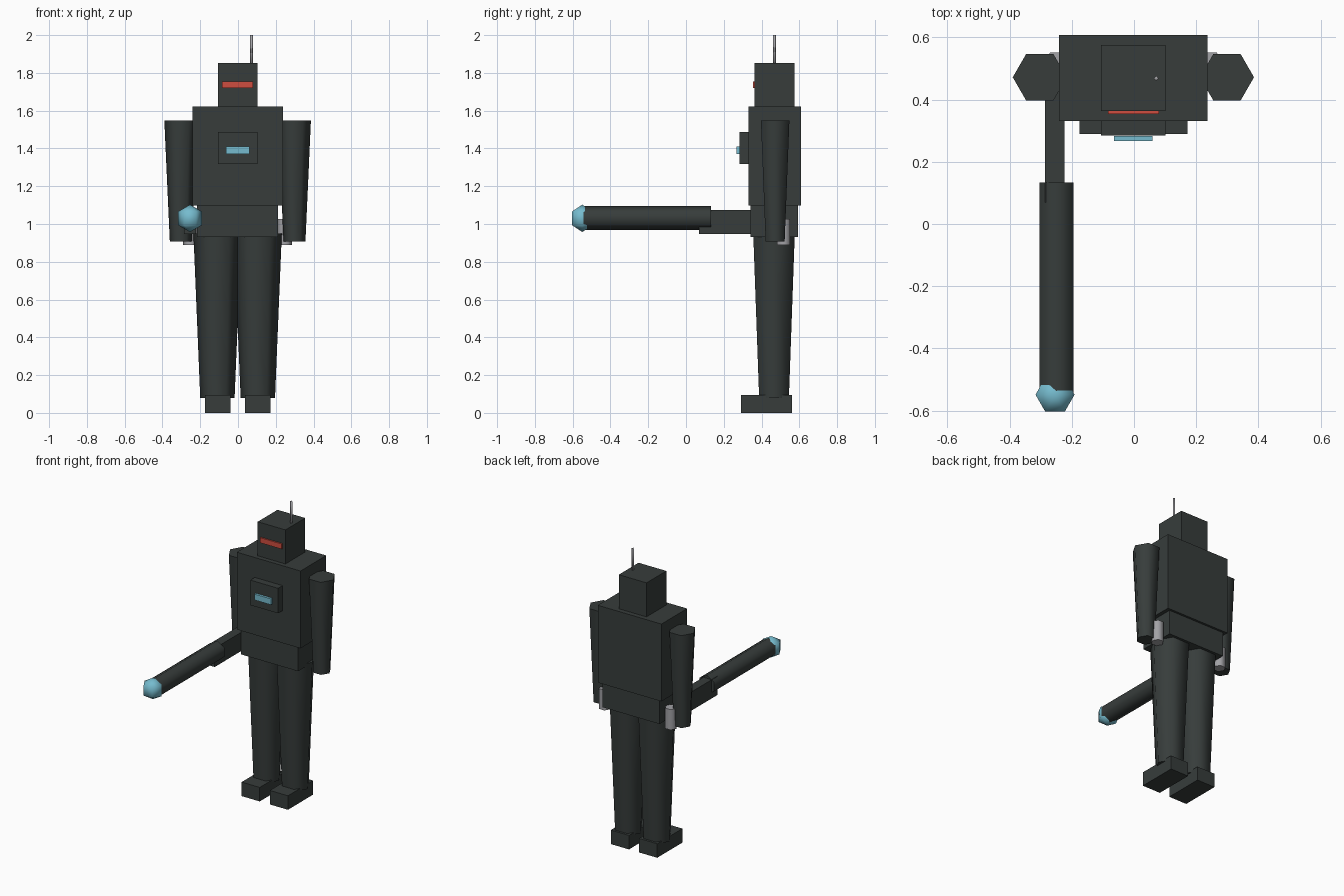
import bpy
import bmesh
from math import radians
from mathutils import Matrix, Vector

cube = bpy.data.objects.get("Cube")
if cube:
    bpy.data.objects.remove(cube, do_unlink=True)


def material(name, rgb):
    m = bpy.data.materials.new(name)
    m.use_nodes = True
    m.diffuse_color = (*rgb, 1)
    m.node_tree.nodes["Principled BSDF"].inputs["Base Color"].default_value = (*rgb, 1)
    return m


DARK = material("dark_metal", (0.038, 0.046, 0.044))
RED = material("red_visor", (0.62, 0.075, 0.05))
BLUE = material("light_blue", (0.18, 0.50, 0.62))
GREY = material("light_grey", (0.36, 0.36, 0.38))
MID = -0.002  # mirror plane of the body


def finish(name, bm, mat, smooth=False):
    mesh = bpy.data.meshes.new(name)
    bmesh.ops.recalc_face_normals(bm, faces=bm.faces)
    for f in bm.faces:
        f.smooth = smooth and len(f.verts) < 5  # end caps stay flat
    bm.to_mesh(mesh)
    bm.free()
    mesh.materials.append(mat)
    obj = bpy.data.objects.new(name, mesh)
    bpy.context.collection.objects.link(obj)
    return obj


def box(name, mat, x, y, z):
    """Box from its (min, max) range on each axis."""
    lo, hi = Vector((x[0], y[0], z[0])), Vector((x[1], y[1], z[1]))
    bm = bmesh.new()
    bmesh.ops.create_cube(bm, size=1, matrix=Matrix.Translation((lo + hi) / 2)
                          @ Matrix.Diagonal((*(hi - lo), 1)))
    return finish(name, bm, mat)


def tube(name, mat, x, y, z, r_low, r_high, sides=6):
    """Upright tapered prism with corners on the x axis."""
    bm = bmesh.new()
    bmesh.ops.create_cone(bm, cap_ends=True, segments=sides, radius1=r_low, radius2=r_high,
                          depth=z[1] - z[0],
                          matrix=Matrix.Translation((x, y, sum(z) / 2))
                          @ Matrix.Rotation(radians(90), 4, 'Z'))
    return finish(name, bm, mat, smooth=True)


def centred(half):
    return MID - half, MID + half


# Body
box("head", DARK, centred(0.104), (0.363, 0.575), (1.62, 1.853))
box("visor", RED, centred(0.082), (0.354, 0.366), (1.72, 1.755))
tube("antenna", GREY, 0.072, 0.468, (1.84, 2.0), 0.008, 0.008, sides=4)
box("torso", DARK, centred(0.239), (0.332, 0.608), (1.097, 1.622))
box("pelvis", DARK, centred(0.214), (0.342, 0.593), (0.931, 1.097))
box("chest_panel", DARK, centred(0.104), (0.284, 0.34), (1.317, 1.487))
box("chest_light", BLUE, centred(0.062), (0.267, 0.283), (1.37, 1.41))

# Limbs and hip canisters on both sides
for side, s in (("right", -1), ("left", 1)):
    tube(side + "_arm", DARK, MID + s * 0.301, 0.472, (0.907, 1.548), 0.058, 0.087)
    tube(side + "_leg", DARK, MID + s * 0.107, 0.466, (0.08, 0.95), 0.091, 0.127)
    foot_x = sorted((MID + s * 0.038, MID + s * 0.174))
    box(side + "_foot", DARK, foot_x, (0.29, 0.56), (0, 0.095))
    tube(side + "_hip_canister", GREY, MID + s * 0.248, 0.517, (0.889, 1.027), 0.04, 0.04)

# Hand-held emitter: grip block, barrel along y and ball tip
box("emitter_grip", DARK, (-0.286, -0.223), (0.069, 0.43), (0.948, 1.075))
bm = bmesh.new()
bmesh.ops.create_cone(bm, cap_ends=True, segments=6, radius1=0.063, radius2=0.063, depth=0.683,
                      matrix=Matrix.Translation((-0.249, -0.2085, 1.032))
                      @ Matrix.Rotation(radians(90), 4, 'X'))
finish("emitter_barrel", bm, DARK, smooth=True)
bm = bmesh.new()
bmesh.ops.create_uvsphere(bm, u_segments=6, v_segments=3, radius=0.0725,
                          matrix=Matrix.Translation((-0.254, -0.549, 1.03))
                          @ Matrix.Rotation(radians(90), 4, 'Z'))
finish("emitter_tip", bm, BLUE, smooth=True)
